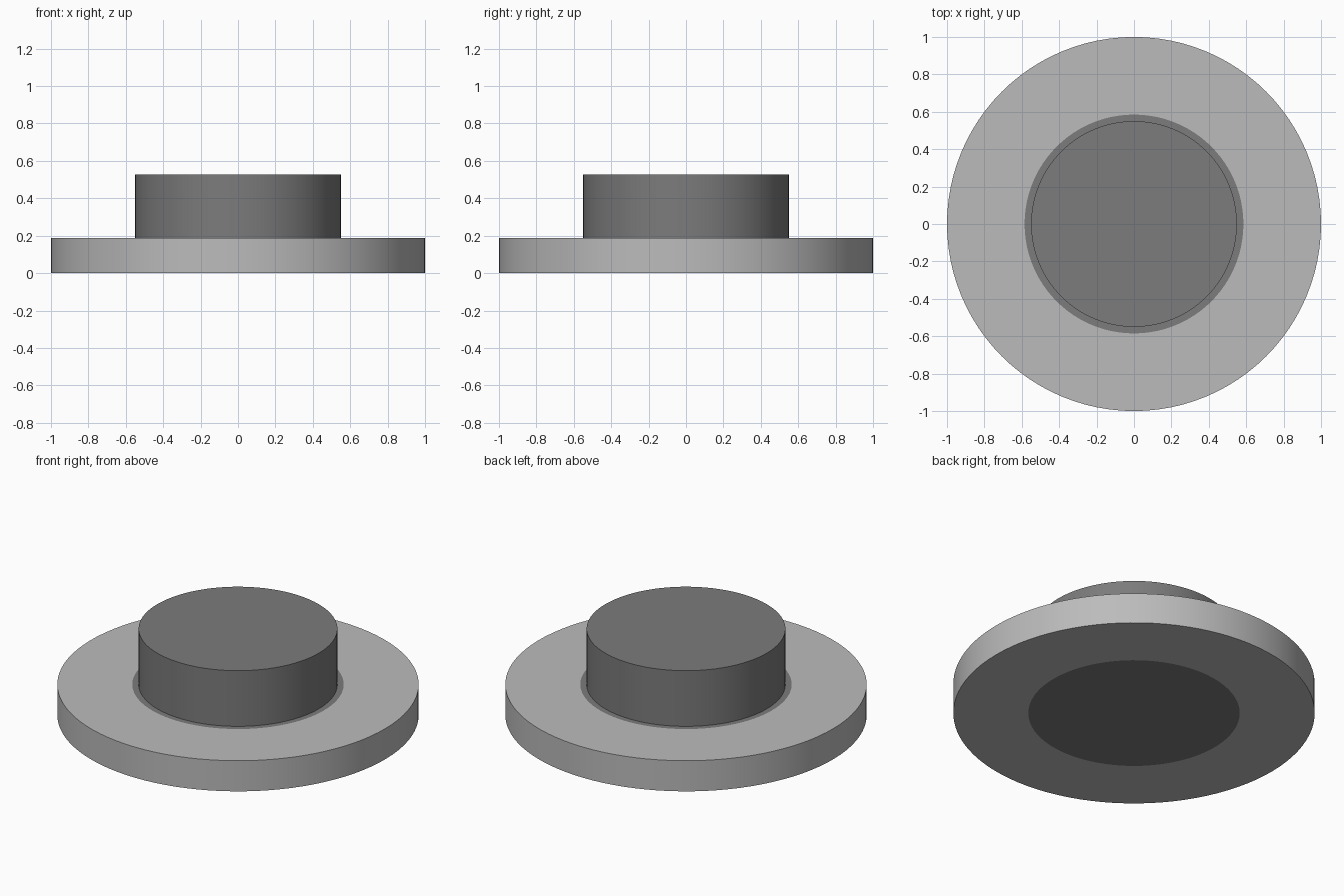
import bpy, bmesh, math

if "Cube" in bpy.data.objects:
    bpy.data.objects.remove(bpy.data.objects["Cube"])

SIDES = 96


def grey(name, v):
    m = bpy.data.materials.new(name)
    m.diffuse_color = (v, v, v, 1)
    m.use_nodes = True
    m.node_tree.nodes["Principled BSDF"].inputs["Base Color"].default_value = m.diffuse_color
    return m


# Half profile (radius, height), from bottom inlay round the flange to the knob rim
profile = [(0.585, 0), (1, 0), (1, 0.187), (0.585, 0.187), (0.55, 0.187), (0.55, 0.527)]
LIGHT_BANDS = {0, 1, 2}  # flange bottom, rim and top; the rest is dark

bm = bmesh.new()
rings = []
for r, z in profile:
    rings.append([bm.verts.new((r * math.cos(2 * math.pi * i / SIDES),
                                r * math.sin(2 * math.pi * i / SIDES), z))
                  for i in range(SIDES)])

# Flange and knob walls
for k in range(len(rings) - 1):
    a, b = rings[k], rings[k + 1]
    for i in range(SIDES):
        j = (i + 1) % SIDES
        f = bm.faces.new((a[i], a[j], b[j], b[i]))
        f.material_index = 0 if k in LIGHT_BANDS else 1

# Dark bottom inlay and knob top
bm.faces.new(rings[0][::-1]).material_index = 1
bm.faces.new(rings[-1]).material_index = 1
bmesh.ops.recalc_face_normals(bm, faces=bm.faces[:])

mesh = bpy.data.meshes.new("flanged_button")
bm.to_mesh(mesh)
bm.free()
mesh.materials.append(grey("light_grey", 0.5))
mesh.materials.append(grey("dark_grey", 0.2))

button = bpy.data.objects.new("flanged_button", mesh)
bpy.context.collection.objects.link(button)
bpy.context.view_layer.objects.active = button
button.select_set(True)
bpy.ops.object.shade_smooth_by_angle(angle=math.radians(30))
